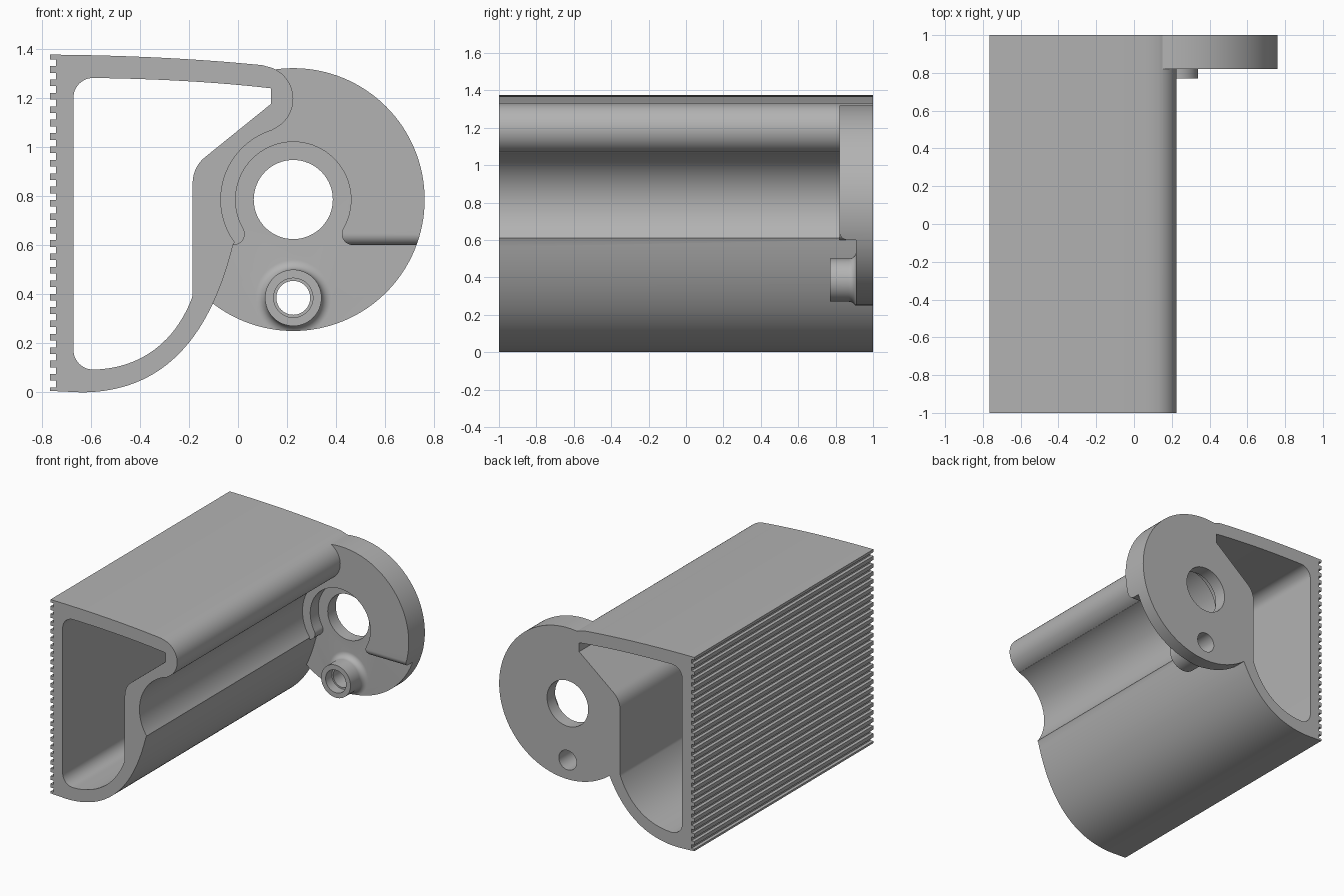
import bpy, bmesh, math
from mathutils import Vector

cube = bpy.data.objects.get("Cube")
if cube:
    bpy.data.objects.remove(cube, do_unlink=True)

grey = bpy.data.materials.new("plain grey")
grey.use_nodes = True
grey.diffuse_color = (0.45, 0.45, 0.45, 1)
grey.node_tree.nodes["Principled BSDF"].inputs["Base Color"].default_value = (0.45, 0.45, 0.45, 1)

PIVOT = (0.225, 0.785)
BOSS = (0.225, 0.385)


def arc(centre, r, a0, a1, n=24):
    """Points in (x, z) along an arc, angles in degrees."""
    angles = [math.radians(a0 + (a1 - a0) * i / n) for i in range(n + 1)]
    return [(centre[0] + r * math.cos(a), centre[1] + r * math.sin(a)) for a in angles]


def circle(centre, r, n=64):
    return arc(centre, r, 0, 360, n)[:-1]


def bezier(a, b, c, d, n=20):
    a, b, c, d = map(Vector, (a, b, c, d))
    pts = []
    for i in range(n + 1):
        t = i / n
        s = 1 - t
        pts.append(tuple(a * s**3 + b * 3 * s * s * t + c * 3 * s * t * t + d * t**3))
    return pts


def finish(name, bm):
    bmesh.ops.recalc_face_normals(bm, faces=bm.faces)
    mesh = bpy.data.meshes.new(name)
    bm.to_mesh(mesh)
    bm.free()
    mesh.materials.append(grey)
    obj = bpy.data.objects.new(name, mesh)
    bpy.context.collection.objects.link(obj)
    return obj


def prism(name, outline, lo, hi, axis="y"):
    """Extrude an (x, z) outline along y, or a (y, z) outline along x."""
    place = (lambda u, v: (u, lo, v)) if axis == "y" else (lambda u, v: (lo, u, v))
    step = (0, hi - lo, 0) if axis == "y" else (hi - lo, 0, 0)
    bm = bmesh.new()
    face = bm.faces.new([bm.verts.new(place(u, v)) for u, v in outline])
    ext = bmesh.ops.extrude_face_region(bm, geom=[face])
    moved = [v for v in ext["geom"] if isinstance(v, bmesh.types.BMVert)]
    bmesh.ops.translate(bm, verts=moved, vec=step)
    return finish(name, bm)


def lathe(name, centre, profile, n=48):
    """Revolve an (r, y) profile into a closed solid about the y direction."""
    bm = bmesh.new()
    rings = [[bm.verts.new((x, y, z)) for x, z in circle(centre, r, n)] for r, y in profile]
    for a, b in zip(rings, rings[1:]):
        for i in range(n):
            j = (i + 1) % n
            bm.faces.new((a[i], a[j], b[j], b[i]))
    bm.faces.new(rings[0])
    bm.faces.new(rings[-1])
    return finish(name, bm)


def combine(target, tool, operation):
    """Apply a boolean and discard the tool."""
    mod = target.modifiers.new("cut", "BOOLEAN")
    mod.operation = operation
    mod.solver = "EXACT"
    mod.object = tool
    bpy.context.view_layer.objects.active = target
    bpy.ops.object.modifier_apply(modifier=mod.name)
    bpy.data.objects.remove(tool, do_unlink=True)


# Ribbed back edge of the long body, from bottom to top
ribs = []
for i in range(25):
    z = 0.02 + 0.0545 * i
    ribs += [(-0.765, z), (-0.742, z), (-0.742, z + 0.0275), (-0.765, z + 0.0275)]

# Outer profile: ribs, roof, nose, hollow around the pivot, belly
outer = [(-0.765, 0.006)] + ribs
outer += bezier((-0.765, 1.375), (-0.5, 1.373), (-0.2, 1.362), (0.1, 1.332))
outer += arc((0.09, 1.195), 0.135, 80, -67)
outer += arc(PIVOT, 0.295, 106, 216, 32)
outer += bezier((-0.02, 0.6), (-0.12, 0.2), (-0.32, 0), (-0.64, 0), 32)
body = prism("bracket_body", outer, -1, 1)

# Round end plate with its lower half and pivot surround stepped back
plate = prism("end_plate", circle(PIVOT, 0.535, 128), 0.82, 1)
corner = 0.045
recess = [(0.9, 0.6)] + arc((0.4675, 0.645), corner, 270, 150, 12)
recess += arc(PIVOT, 0.235, -30, 210, 48)[1:-1]
recess += arc((-0.0175, 0.645), corner, 30, -90, 12) + [(-0.5, 0.6), (-0.5, 0.1), (0.9, 0.1)]
combine(plate, prism("recess_cutter", recess, 0.7, 0.91), "DIFFERENCE")

# Rounded lower lip of the raised half
lip = [(0.81, 0.59), (0.865, 0.59)] + arc((0.865, 0.645), corner, 270, 180, 12) + [(0.81, 0.645)]
combine(plate, prism("lip_cutter", lip, 0.35, 0.9, "x"), "DIFFERENCE")

# Small boss with a flared foot, trimmed to the rim of the plate
foot = arc((0.155, 0.87), 0.04, 180, 90, 10)
boss = lathe("boss", BOSS, [(0.115, 0.77)] + foot + [(0.155, 0.95)])
combine(boss, prism("rim_trim", circle(PIVOT, 0.535, 128), 0.7, 1.1), "INTERSECT")
combine(plate, boss, "UNION")
combine(body, plate, "UNION")

# Hollow interior running the full length
cavity = bezier((-0.59, 1.28), (-0.35, 1.277), (-0.1, 1.265), (0.135, 1.238))
cavity += [(0.135, 1.175)]
cavity += bezier((-0.135, 0.957), (-0.17, 0.928), (-0.185, 0.89), (-0.185, 0.845), 12)
cavity += bezier((-0.185, 0.41), (-0.185, 0.395), (-0.186, 0.388), (-0.19, 0.378), 4)
cavity += bezier((-0.19, 0.378), (-0.26, 0.2), (-0.4, 0.1), (-0.58, 0.093))[1:]
cavity += arc((-0.59, 0.173), 0.08, 270, 180, 12) + arc((-0.59, 1.2), 0.08, 180, 90, 12)[:-1]
combine(body, prism("cavity_cutter", cavity, -1.2, 1.2), "DIFFERENCE")

# Pivot hole and stepped bore through the boss
combine(body, prism("pivot_cutter", circle(PIVOT, 0.161), 0.7, 1.2), "DIFFERENCE")
bore = [(0.08, 0.7), (0.08, 0.84), (0.069, 0.84), (0.069, 1.2)]
combine(body, lathe("bore_cutter", BOSS, bore), "DIFFERENCE")

bpy.ops.object.select_all(action="DESELECT")
body.select_set(True)
bpy.context.view_layer.objects.active = body
bpy.ops.object.shade_smooth_by_angle(angle=math.radians(30))
